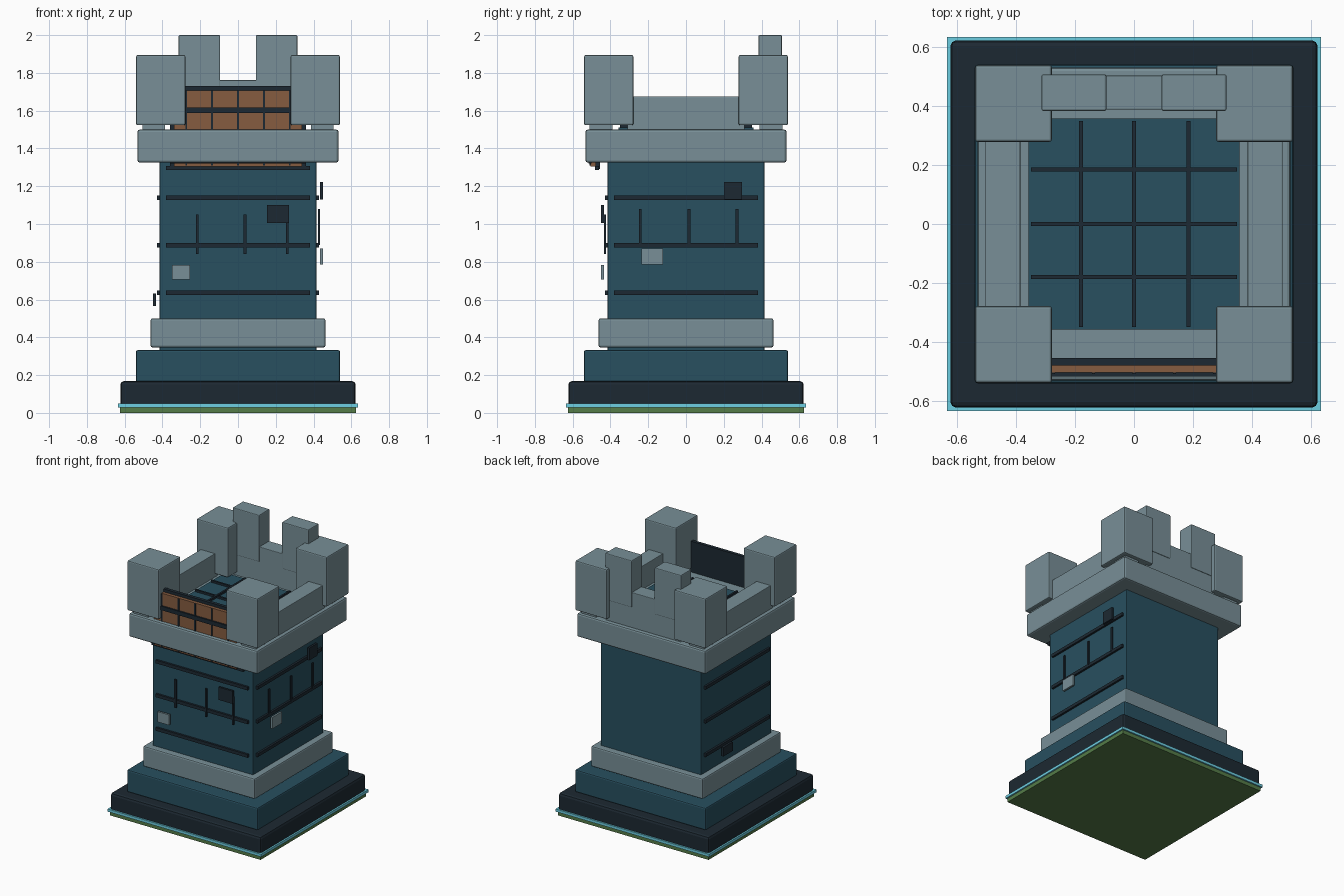
import bpy

cube = bpy.data.objects.get("Cube")
if cube:
    bpy.data.objects.remove(cube, do_unlink=True)


def material(name, rgb):
    m = bpy.data.materials.new(name)
    m.use_nodes = True
    m.diffuse_color = (*rgb, 1)
    m.node_tree.nodes["Principled BSDF"].inputs["Base Color"].default_value = (*rgb, 1)
    return m


STONE = material("grey_stone", (0.188, 0.275, 0.309))
TEAL = material("teal_stone", (0.021, 0.079, 0.116))
DARK = material("dark_slate", (0.012, 0.022, 0.032))
WOOD = material("brown_wood", (0.238, 0.107, 0.051))
CYAN = material("cyan_trim", (0.155, 0.62, 0.76))
FELT = material("green_felt", (0.09, 0.2, 0.065))


def box(name, mat, x, y, z, bevel=0.0):
    """Box spanning the (low, high) pairs x, y and z."""
    spans = (x, y, z)
    bpy.ops.mesh.primitive_cube_add(size=1, location=[(a + b) / 2 for a, b in spans])
    ob = bpy.context.object
    ob.name = name
    ob.scale = [abs(b - a) for a, b in spans]
    bpy.ops.object.transform_apply(location=False, rotation=False, scale=True)
    ob.data.materials.append(mat)
    if bevel:
        mod = ob.modifiers.new("Bevel", "BEVEL")
        mod.width = bevel
        mod.segments = 2
    return ob


def slab(name, mat, half, z0, z1, bevel=0.0):
    return box(name, mat, (-half, half), (-half, half), (z0, z1), bevel)


def on_side(name, mat, side, u, z, depth):
    """Plate on a tower face: u runs along the face, depth outward."""
    near, far = depth
    if side == "front":
        return box(name, mat, u, (-far, -near), z)
    sign = 1 if side == "right" else -1
    return box(name, mat, (sign * near, sign * far), u, z)


# Stepped base, shaft and ledge
slab("felt_pad", FELT, 0.624, 0, 0.03)
slab("base_trim", CYAN, 0.635, 0.029, 0.049)
slab("base_slab", DARK, 0.623, 0.031, 0.168, 0.018)
slab("plinth", TEAL, 0.541, 0.165, 0.332, 0.01)
slab("lower_course", STONE, 0.463, 0.347, 0.5, 0.01)
slab("shaft", TEAL, 0.415, 0.33, 1.34, 0.004)
slab("ledge", STONE, 0.532, 1.325, 1.5, 0.012)

# Mortar bands on three faces, the back is plain
for side in ("front", "right", "left"):
    for z in (0.636, 0.887, 1.14):
        on_side(side + "_band", DARK, side, (-0.38, 0.38), (z - 0.012, z + 0.012), (0.405, 0.43))

# Upright mortar joints
for u in (-0.216, 0.037, 0.26):
    on_side("front_joint", DARK, "front", (u - 0.007, u + 0.007), (0.84, 1.05), (0.424, 0.435))
for u in (-0.243, 0.016, 0.27):
    on_side("right_joint", DARK, "right", (u - 0.007, u + 0.007), (0.89, 1.08), (0.424, 0.433))

# Odd facing stones
FACING = (0.435, 0.45)
on_side("front_dark_stone", DARK, "front", (0.153, 0.27), (1.005, 1.1), FACING)
on_side("front_grey_stone", STONE, "front", (-0.35, -0.255), (0.705, 0.782), FACING)
on_side("right_dark_stone", DARK, "right", (0.2, 0.297), (1.13, 1.223), FACING)
on_side("right_grey_stone", STONE, "right", (-0.235, -0.123), (0.785, 0.87), FACING)
on_side("left_dark_stone", DARK, "left", (0.09, 0.2), (0.565, 0.632), FACING)

# Roof deck with grid
slab("roof_deck", TEAL, 0.358, 1.49, 1.51)
for c in (-0.18, 0, 0.185):
    box("roof_line_along", DARK, (c - 0.007, c + 0.007), (-0.35, 0.35), (1.505, 1.525))
    box("roof_line_across", DARK, (-0.35, 0.35), (c - 0.007, c + 0.007), (1.505, 1.525))

# Corner towers standing on small feet, and side walls
for sx in (-1, 1):
    for sy in (-1, 1):
        box("corner_foot", STONE, (sx * 0.386, sx * 0.506), (sy * 0.39, sy * 0.51), (1.49, 1.54))
        box("corner_tower", STONE, (sx * 0.279, sx * 0.539), (sy * 0.279, sy * 0.539),
            (1.523, 1.895), 0.008)
    box("side_wall", STONE, (sx * 0.386, sx * 0.505), (-0.31, 0.31), (1.49, 1.675), 0.004)
    box("back_merlon", STONE, (sx * 0.094, sx * 0.314), (0.384, 0.508), (1.65, 2.0), 0.006)
box("back_wall", STONE, (-0.31, 0.31), (0.388, 0.504), (1.49, 1.762), 0.004)

# Wooden gate at the front
box("gate_backing", DARK, (-0.36, 0.36), (-0.48, -0.455), (1.29, 1.73))
box("gate_bottom_rail", DARK, (-0.38, 0.38), (-0.482, -0.46), (1.286, 1.308))
box("gate_planks", WOOD, (-0.34, 0.34), (-0.505, -0.478), (1.305, 1.708))
for i in range(-2, 3):
    c = i * 0.137
    box("gate_strip", DARK, (c - 0.005, c + 0.005), (-0.51, -0.5), (1.31, 1.706))
for z in (1.335, 1.602):
    box("gate_crossbar", DARK, (-0.36, 0.36), (-0.517, -0.5), (z - 0.015, z + 0.015))
